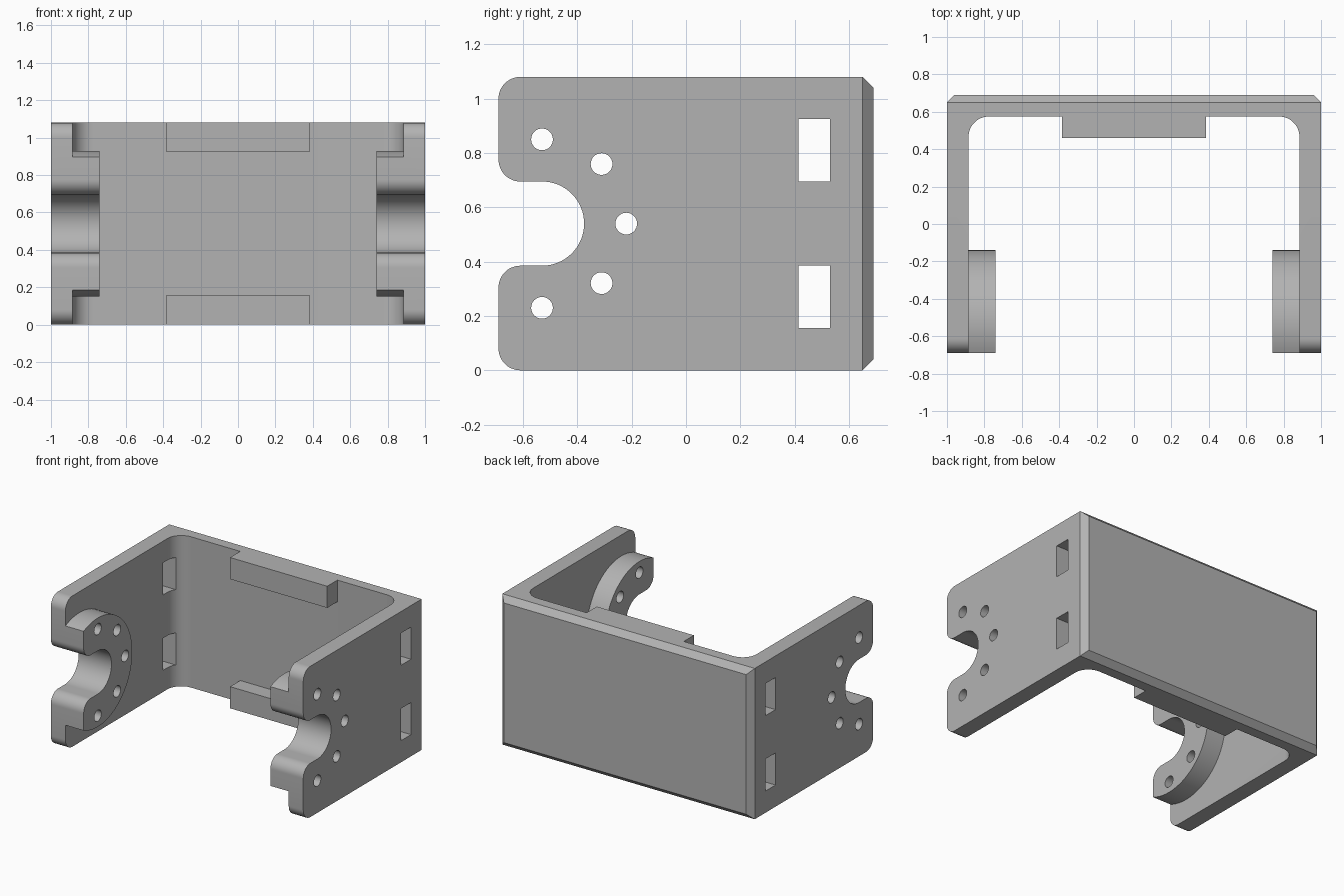
import bpy
import bmesh
from math import sin, cos, radians

cube = bpy.data.objects.get("Cube")
if cube:
    bpy.data.objects.remove(cube, do_unlink=True)

HEIGHT = 1.08
MID = HEIGHT / 2
FRONT, BACK = -0.69, 0.69
CHAMFER = 0.04
WALL_IN, BACK_IN = 0.885, 0.575
PIVOT = -0.53          # y of the mount centre

grey = bpy.data.materials.new("plain_grey")
grey.use_nodes = True
colour = (0.45, 0.45, 0.45, 1)
grey.diffuse_color = colour
grey.node_tree.nodes["Principled BSDF"].inputs["Base Color"].default_value = colour


def arc(cx, cy, r, start, end, steps=12):
    angles = [radians(start + (end - start) * i / steps) for i in range(steps + 1)]
    return [(cx + r * cos(a), cy + r * sin(a)) for a in angles]


def prism(name, outline, axis, low, high):
    """Extrude an outline: (x, y) along z, or (y, z) along x."""
    place = (lambda a, b: (a, b, low)) if axis == "z" else (lambda a, b: (low, a, b))
    bm = bmesh.new()
    face = bm.faces.new([bm.verts.new(place(a, b)) for a, b in outline])
    out = bmesh.ops.extrude_face_region(bm, geom=[face])
    verts = [v for v in out["geom"] if isinstance(v, bmesh.types.BMVert)]
    depth = high - low
    bmesh.ops.translate(bm, verts=verts, vec=(0, 0, depth) if axis == "z" else (depth, 0, 0))
    bmesh.ops.recalc_face_normals(bm, faces=bm.faces)
    mesh = bpy.data.meshes.new(name)
    bm.to_mesh(mesh)
    bm.free()
    mesh.materials.append(grey)
    obj = bpy.data.objects.new(name, mesh)
    bpy.context.collection.objects.link(obj)
    return obj


def rect(a0, a1, b0, b1):
    return [(a0, b0), (a1, b0), (a1, b1), (a0, b1)]


def combine(target, tool, operation):
    mod = target.modifiers.new("combine", "BOOLEAN")
    mod.operation, mod.solver, mod.object = operation, "EXACT", tool
    bpy.ops.object.select_all(action="DESELECT")
    bpy.context.view_layer.objects.active = target
    target.select_set(True)
    bpy.ops.object.modifier_apply(modifier=mod.name)
    bpy.data.objects.remove(tool, do_unlink=True)


# U-shaped bracket: two side walls and a back plate with rounded inner corners
over = 0.01
half = [(1, -0.8), (1, BACK - CHAMFER), (1 - CHAMFER - over, BACK + over)]
inner = arc(WALL_IN - 0.11, BACK_IN - 0.11, 0.11, 90, 0) + [(WALL_IN, -0.8)]
outline = (half + [(-x, y) for x, y in reversed(half)]
           + [(-x, y) for x, y in reversed(inner)] + inner)
bracket = prism("bracket", outline, "z", -0.1, HEIGHT + 0.1)

# Tabs inside the back plate
for low, high in ((-0.05, 0.155), (HEIGHT - 0.155, HEIGHT + 0.05)):
    combine(bracket, prism("back_tab", rect(-0.385, 0.385, 0.46, 0.63), "z", low, high), "UNION")

# Round mount bosses on the inner walls
for low, high in ((-0.95, -0.74), (0.74, 0.95)):
    disc = arc(PIVOT, MID, 0.39, 0, 360, 72)[:-1]
    combine(bracket, prism("mount_boss", disc, "x", low, high), "UNION")

# Side outline: chamfered back edges, rounded front corners and flared slot
r, slot = 0.08, 0.155
side = [(BACK - CHAMFER, 0), (BACK, CHAMFER), (BACK, HEIGHT - CHAMFER), (BACK - CHAMFER, HEIGHT)]
side += arc(FRONT + r, HEIGHT - r, r, 90, 180)
side += arc(FRONT + r, MID + slot + r, r, 180, 270)
side += arc(PIVOT, MID, slot, 90, -90, 32)
side += arc(FRONT + r, MID - slot - r, r, 90, 180)
side += arc(FRONT + r, r, r, 180, 270)
combine(bracket, prism("side_outline", side, "x", -1.2, 1.2), "INTERSECT")

# Screw holes around the slot
for angle in range(-90, 91, 45):
    y, z = PIVOT + 0.31 * cos(radians(angle)), MID + 0.31 * sin(radians(angle))
    hole = arc(y, z, 0.04, 0, 360, 32)[:-1]
    combine(bracket, prism("screw_hole", hole, "x", -1.2, 1.2), "DIFFERENCE")

# Strap windows near the back
for low in (0.155, HEIGHT - 0.385):
    window = rect(0.415, 0.53, low, low + 0.23)
    combine(bracket, prism("strap_window", window, "x", -1.2, 1.2), "DIFFERENCE")

bpy.ops.object.select_all(action="DESELECT")
bracket.select_set(True)
bpy.context.view_layer.objects.active = bracket
bpy.ops.object.shade_smooth_by_angle(angle=radians(30))
